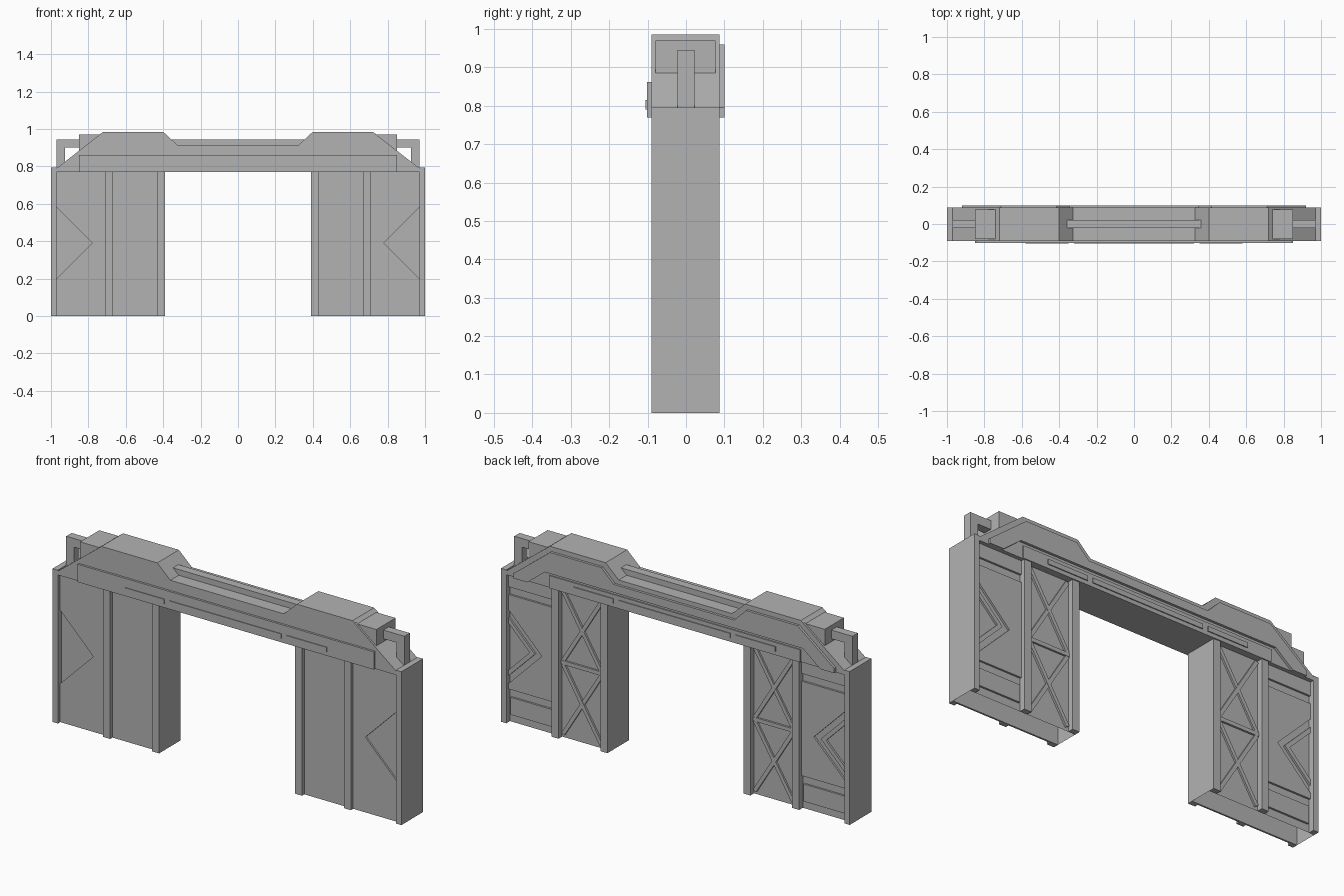
import bpy
import bmesh
from mathutils import Vector

cube = bpy.data.objects.get("Cube")
if cube:
    bpy.data.objects.remove(cube, do_unlink=True)

grey = bpy.data.materials.new("plain_grey")
grey.use_nodes = True
grey.diffuse_color = (0.45, 0.45, 0.45, 1)
grey.node_tree.nodes["Principled BSDF"].inputs["Base Color"].default_value = grey.diffuse_color


def prism(name, outline, y0, y1, mirror=True, open_bottom=False):
    """Extrude an (x, z) outline along y, optionally mirrored across x."""
    bm = bmesh.new()
    face = bm.faces.new([bm.verts.new((x, y0, z)) for x, z in outline])
    ext = bmesh.ops.extrude_face_region(bm, geom=[face])
    moved = [g for g in ext["geom"] if isinstance(g, bmesh.types.BMVert)]
    bmesh.ops.translate(bm, verts=moved, vec=(0, y1 - y0, 0))
    bmesh.ops.recalc_face_normals(bm, faces=bm.faces)
    if open_bottom:
        low = [f for f in bm.faces if f.normal.z < -0.9]
        bmesh.ops.delete(bm, geom=low, context="FACES")
    mesh = bpy.data.meshes.new(name)
    bm.to_mesh(mesh)
    bm.free()
    mesh.materials.append(grey)
    obj = bpy.data.objects.new(name, mesh)
    bpy.context.collection.objects.link(obj)
    if mirror:
        obj.modifiers.new("both_sides", "MIRROR").use_axis[0] = True
    return obj


def rect(x0, x1, z0, z1):
    return [(x0, z0), (x1, z0), (x1, z1), (x0, z1)]


def bar(name, a, b, width, y0, y1):
    """Straight bar of given width between two (x, z) points."""
    a, b = Vector(a), Vector(b)
    d = (b - a).normalized() * width / 2
    n = Vector((-d.y, d.x))
    prism(name, [a + n, a - n, b - n, b + n], y0, y1)


def both_ways(half):
    """Complete a right-hand outline with its mirror image."""
    return half + [(-x, z) for x, z in reversed(half)]


FRONT, BACK = -0.09, 0.087
SHELL_F, SHELL_B = -0.062, 0.057
PANEL_F, PANEL_B = -0.071, 0.067

# Hollow pillars, open underneath
prism("pillar_shell", rect(0.39, 1, 0, 0.78), SHELL_F, SHELL_B, open_bottom=True)

# Upright posts on both faces
for name, x0, x1, top in (("outer_post", 0.97, 1, 0.795),
                          ("middle_post", 0.67, 0.71, 0.78),
                          ("inner_post", 0.39, 0.43, 0.78)):
    prism("front_" + name, rect(x0, x1, 0, top), FRONT, SHELL_F)
    prism("back_" + name, rect(x0, x1, 0, top), SHELL_B, BACK)
prism("outer_post_cap", rect(0.97, 1, 0.77, 0.795), SHELL_F, SHELL_B)


# Outer bay panels with a triangular notch, and plain inner bay panel
def notched(z0, z1):
    return [(0.71, z0), (0.97, z0), (0.97, 0.2), (0.78, 0.39),
            (0.97, 0.58), (0.97, z1), (0.71, z1)]


prism("front_notched_panel", notched(0, 0.78), PANEL_F, SHELL_F)
prism("front_inner_panel", rect(0.43, 0.67, 0, 0.78), PANEL_F, SHELL_F)
prism("back_notched_panel", notched(0.17, 0.66), SHELL_B, PANEL_B)
prism("back_lower_panel", rect(0.72, 0.96, 0.04, 0.13), SHELL_B, PANEL_B)
prism("back_upper_panel", rect(0.71, 0.97, 0.7, 0.78), SHELL_B, PANEL_B)

# Chevron ridge inside the back notch
prism("back_chevron", [(0.97, 0.24), (0.82, 0.39), (0.97, 0.54),
                       (0.97, 0.51), (0.85, 0.39), (0.97, 0.27)], SHELL_B, PANEL_B)

# Cross braces on the back of the inner bay
for z0, z1 in ((0.02, 0.38), (0.4, 0.76)):
    bar("brace_rising", (0.44, z0), (0.66, z1), 0.02, SHELL_B, PANEL_B)
    bar("brace_falling", (0.44, z1), (0.66, z0), 0.02, SHELL_B, PANEL_B - 0.001)
prism("brace_divider", rect(0.43, 0.67, 0.38, 0.4), SHELL_B, PANEL_B)

# Main beam
prism("beam", both_ways([(0.97, 0.77), (0.97, 0.79), (0.72, 0.985), (0.4, 0.985),
                         (0.325, 0.915)]), FRONT, BACK, mirror=False)
prism("top_rail", rect(-0.36, 0.36, 0.91, 0.945), -0.022, 0.022, mirror=False)

# End blocks and their hooked brackets
prism("end_block", [(0.72, 0.885), (0.85, 0.885), (0.85, 0.97),
                    (0.74, 0.97), (0.72, 0.985)], -0.08, 0.077)
prism("end_bracket", [(0.84, 0.9), (0.925, 0.9), (0.925, 0.78), (0.97, 0.78),
                      (0.97, 0.945), (0.84, 0.945)], -0.022, 0.022)

# Front fascia with trim strips
prism("front_fascia", rect(-0.85, 0.85, 0.77, 0.862), -0.101, FRONT, mirror=False)
prism("front_centre_strip", rect(-0.32, 0.32, 0.79, 0.815), -0.105, -0.101, mirror=False)
prism("front_side_strip", rect(0.35, 0.58, 0.79, 0.815), -0.105, -0.101)

# Back arch following the beam outline, with strips in its recess
prism("back_arch", both_ways([(0.84, 0.77), (0.92, 0.77), (0.92, 0.795), (0.71, 0.96),
                              (0.415, 0.96), (0.345, 0.892)])
      + [(-0.84, 0.77), (-0.74, 0.85), (0.74, 0.85), (0.84, 0.77)][1:3],
      BACK, 0.1, mirror=False)
prism("back_lower_fascia", rect(-0.72, 0.72, 0.77, 0.835), BACK, 0.093, mirror=False)
prism("back_centre_strip", rect(-0.32, 0.32, 0.79, 0.815), 0.093, 0.098, mirror=False)
prism("back_side_strip", rect(0.35, 0.58, 0.79, 0.815), 0.093, 0.098)
